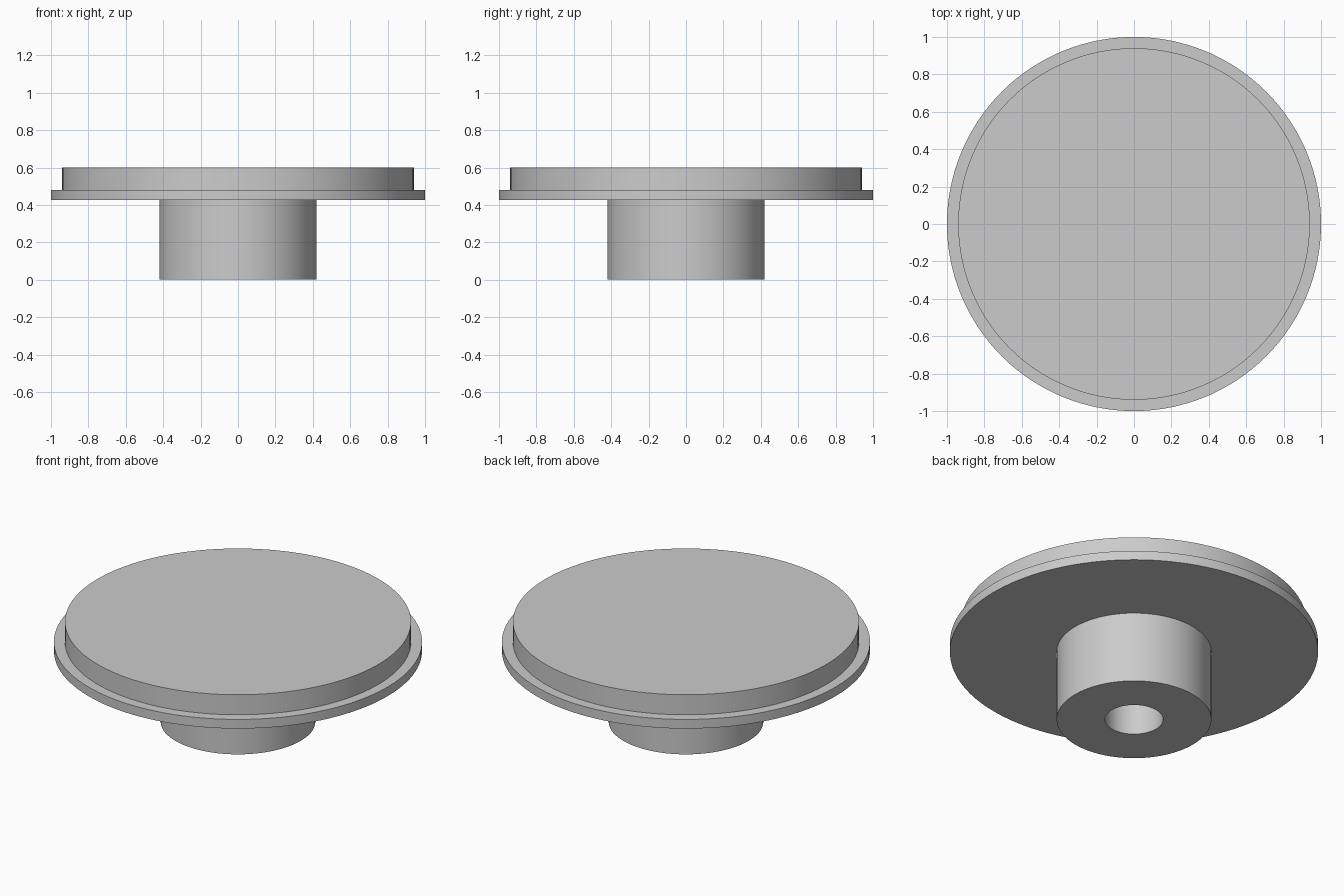
import bpy
import bmesh
import math
from mathutils import Vector

SEGMENTS = 128

cube = bpy.data.objects.get("Cube")
if cube:
    bpy.data.objects.remove(cube, do_unlink=True)

# Single plain grey
grey = bpy.data.materials.new("light_grey")
grey.use_nodes = True
colour = (0.6, 0.6, 0.6, 1.0)
grey.diffuse_color = colour
grey.node_tree.nodes["Principled BSDF"].inputs["Base Color"].default_value = colour


def lathe(name, profile):
    """Revolve an (r, z) profile about the z axis."""
    bm = bmesh.new()
    verts = [bm.verts.new((r, 0, z)) for r, z in profile]
    edges = [bm.edges.new(pair) for pair in zip(verts, verts[1:])]
    bmesh.ops.spin(bm, geom=verts + edges, cent=Vector(), axis=Vector((0, 0, 1)),
                   angle=math.tau, steps=SEGMENTS, use_merge=False)
    bmesh.ops.remove_doubles(bm, verts=bm.verts, dist=0.0001)
    bmesh.ops.recalc_face_normals(bm, faces=bm.faces)
    mesh = bpy.data.meshes.new(name)
    bm.to_mesh(mesh)
    bm.free()
    mesh.materials.append(grey)
    obj = bpy.data.objects.new(name, mesh)
    bpy.context.collection.objects.link(obj)
    bpy.ops.object.select_all(action="DESELECT")
    obj.select_set(True)
    bpy.context.view_layer.objects.active = obj
    bpy.ops.object.shade_smooth_by_angle(angle=math.radians(30))
    return obj


# Stepped disc on a hub with a blind bore, as one closed turned body
bore, hub, disc, flange = 0.158, 0.42, 0.94, 1.0
bore_top, flange_bottom, flange_top, top = 0.42, 0.425, 0.48, 0.6
lathe("flanged_disc_with_hub", [
    (0, bore_top), (bore, bore_top), (bore, 0), (hub, 0),
    (hub, flange_bottom), (flange, flange_bottom), (flange, flange_top),
    (disc, flange_top), (disc, top), (0, top),
])
